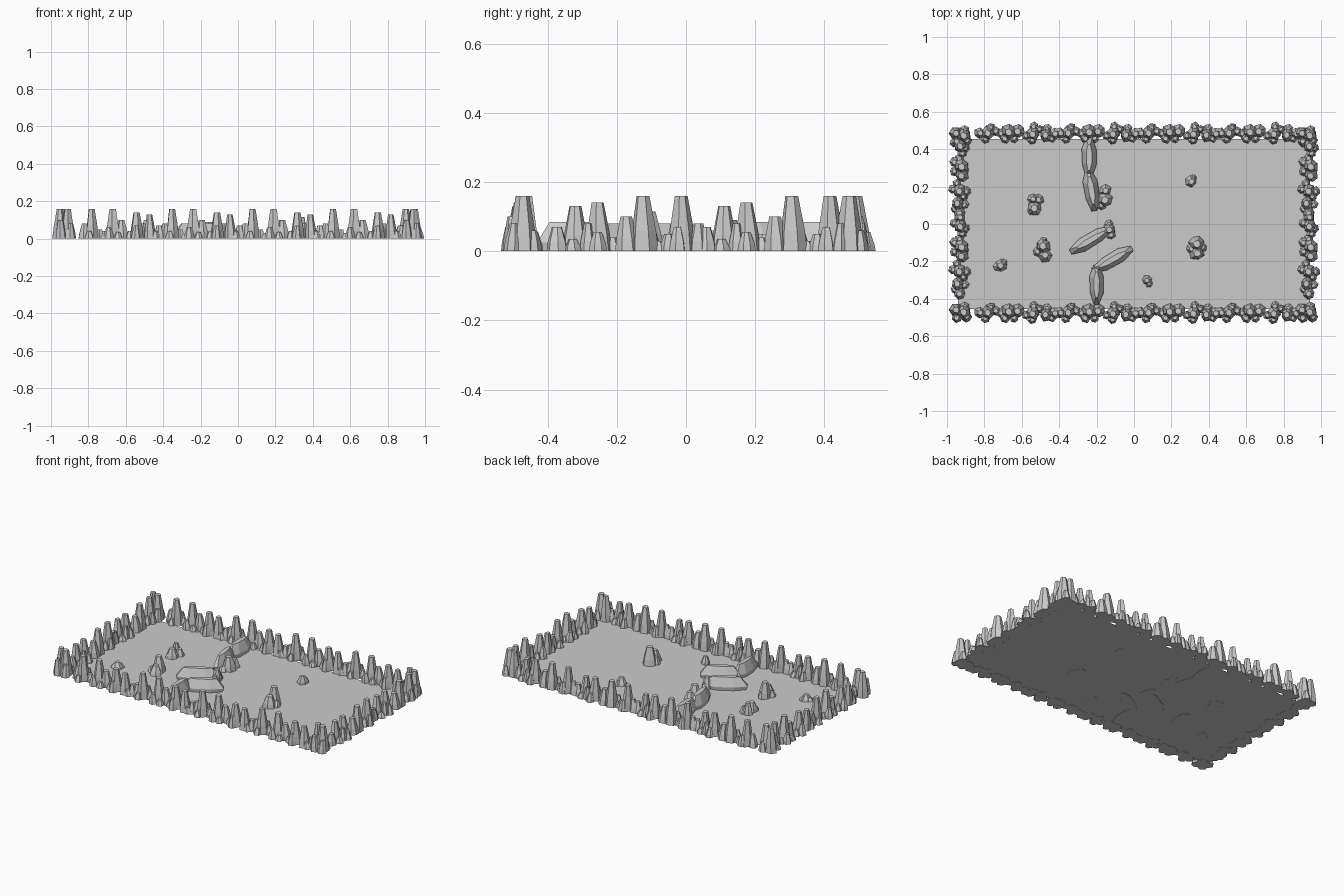
import bpy, bmesh, math, random
from mathutils import Vector

random.seed(4)


def make_object(name, bm):
    bmesh.ops.recalc_face_normals(bm, faces=bm.faces)
    me = bpy.data.meshes.new(name)
    bm.to_mesh(me)
    bm.free()
    ob = bpy.data.objects.new(name, me)
    bpy.context.collection.objects.link(ob)
    return ob


def loft(bm, rings):
    rows = [[bm.verts.new(p) for p in ring] for ring in rings]
    n = len(rows[0])
    for a, b in zip(rows, rows[1:]):
        for i in range(n):
            j = (i + 1) % n
            bm.faces.new((a[i], a[j], b[j], b[i]))
    bm.faces.new(rows[0][::-1])
    bm.faces.new(rows[-1])


def rock(bm, x, y, r, h, rng):
    # faceted tapering stone: base, shoulder and flat top
    n = rng.choice((6, 6, 7))
    turn = rng.uniform(0, 6.28)
    wob = [rng.uniform(0.88, 1.1) for _ in range(n)]
    lx, ly = rng.uniform(-0.12, 0.12) * r, rng.uniform(-0.12, 0.12) * r
    rings = []
    for scale, z in ((1.0, 0), (0.88, 0.36 * h), (0.46, h)):
        t = z / h
        rings.append([(x + lx * t + r * scale * wob[i] * math.cos(turn + i * math.tau / n),
                       y + ly * t + r * scale * wob[i] * math.sin(turn + i * math.tau / n), z)
                      for i in range(n)])
    loft(bm, rings)


def cluster(name, cx, cy, stones, seed, turned=False):
    rng = random.Random(seed)
    bm = bmesh.new()
    for u, v, r, h in stones:
        x, y = (v, -u) if turned else (u, v)
        rock(bm, cx + x, cy + y, r, h, rng)
    return make_object(name, bm)


# floor
bm = bmesh.new()
bm.faces.new([bm.verts.new((x, y, 0.002)) for x, y in
              ((-0.94, -0.455), (0.94, -0.455), (0.94, 0.455), (-0.94, 0.455))])
make_object("floor", bm)

# repeating border module: along, across, radius, height
MODULE = [
    (-0.24, 0.005, .038, .16), (-0.285, 0.0, .032, .08), (-0.255, -.03, .026, .04),
    (-0.2, .012, .028, .05), (-0.225, .03, .026, .07),
    (-0.13, .01, .042, .16), (-0.08, .012, .036, .10), (-0.15, -.028, .028, .06),
    (-0.1, -.028, .025, .035), (-0.17, 0.0, .026, .03),
    (0, 0, .04, .14), (-.005, -.036, .026, .07), (0.005, .036, .027, .055),
    (-.036, -.014, .024, .04), (.036, .02, .024, .08),
    (.07, -.01, .036, .13), (.12, .0, .032, .07), (.1, -.026, .024, .04), (.075, .026, .025, .035)]
for k in range(4):
    for y, side in ((-0.475, "front"), (0.485, "back")):
        cluster(f"{side}_border_rocks_{k}", -0.54 + 0.43 * k, y, MODULE, 7)
for k in range(2):
    for x, side in ((-0.932, "left"), (0.935, "right")):
        cluster(f"{side}_border_rocks_{k}", x, 0.18 - 0.43 * k, MODULE, 7, True)

# corner rocks
CORNER = [(.015, 0, .04, .16), (-.03, .012, .036, .16), (.03, -.026, .028, .08),
          (-.02, -.028, .028, .1), (.02, .03, .026, .06)]
for sx in (-1, 1):
    for sy in (-1, 1):
        cluster("corner_rocks", sx * 0.925, sy * 0.472, CORNER, 3)


# long ridge walls
def ridge(name, a, b, w, h):
    a, b = Vector(a), Vector(b)
    d = b - a
    mid, half = (a + b) / 2, d.length / 2
    d.normalize()
    side = Vector((-d.y, d.x))
    outline = ((-1, .4), (-1, -.4), (-.45, -1), (.4, -.9), (1, -.4), (1, .3), (.45, .95), (-.4, 1))
    bm = bmesh.new()
    rings = []
    for sl, sw, z in ((0.93, 0.9, 0), (1, 1, 0.3 * h), (0.66, 0.38, h)):
        rings.append([(*(mid + d * half * u * sl + side * w * v * sw), z) for u, v in outline])
    loft(bm, rings)
    make_object(name, bm)


ridge("ridge_back_a", (-0.24, 0.46), (-0.24, 0.25), .04, .085)
ridge("ridge_back_b", (-0.245, 0.29), (-0.21, 0.07), .04, .085)
ridge("ridge_middle", (-0.34, -0.15), (-0.12, -0.02), .037, .08)
ridge("ridge_front_a", (-0.01, -0.13), (-0.22, -0.25), .037, .08)
ridge("ridge_front_b", (-0.2, -0.22), (-0.2, -0.43), .038, .085)

# loose rocks on the floor
LOOSE = [
    (-0.525, 0.105, [(-.005, -.02, .038, .06), (.015, .025, .03, .045), (-.015, .03, .03, .075), (-.02, -.035, .024, .03)]),
    (-0.485, -0.14, [(0, .022, .04, .1), (.01, -.03, .036, .06), (-.03, -.01, .028, .035), (0, .045, .026, .045)]),
    (-0.71, -0.22, [(0, 0, .033, .04), (-.02, -.008, .024, .025), (.012, .012, .022, .03)]),
    (-0.155, 0.14, [(0, -.01, .044, .09), (0, .04, .034, .06), (-.02, -.04, .026, .035)]),
    (-0.135, -0.03, [(0, 0, .034, .075), (.012, -.028, .026, .045), (0, .03, .024, .04)]),
    (0.305, 0.23, [(0, 0, .033, .05), (.01, .015, .02, .035)]),
    (0.335, -0.125, [(0, .022, .042, .115), (0, -.03, .04, .075), (.03, 0, .028, .04), (-.03, -.005, .026, .05)]),
    (0.07, -0.3, [(0, 0, .028, .05), (.01, -.018, .022, .03)])]
for i, (x, y, stones) in enumerate(LOOSE):
    cluster(f"loose_rocks_{i}", x, y, stones, 20 + i)
